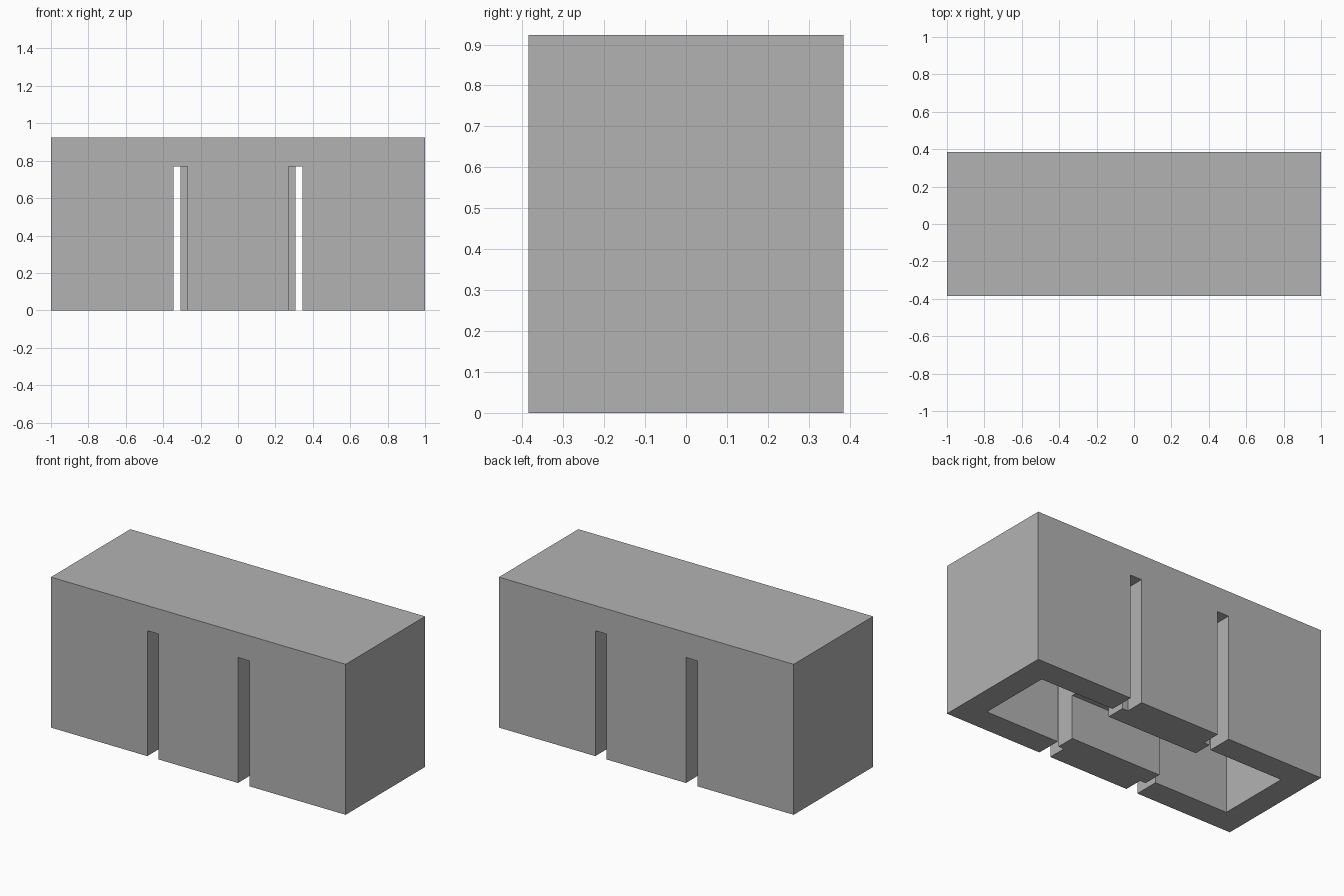
import bpy
import bmesh

if "Cube" in bpy.data.objects:
    bpy.data.objects.remove(bpy.data.objects["Cube"], do_unlink=True)

U = 1 / 13                      # layout unit
LENGTH, DEPTH, HEIGHT, WALL = 26, 10, 12, 2
CEILING = HEIGHT - WALL

grey = bpy.data.materials.new("plain grey")
grey.use_nodes = True
grey.diffuse_color = (0.45, 0.45, 0.45, 1)
grey.node_tree.nodes["Principled BSDF"].inputs["Base Color"].default_value = grey.diffuse_color


def box(name, x, y, z):
    """Box from (min, max) pairs in layout units."""
    mesh = bpy.data.meshes.new(name)
    bm = bmesh.new()
    bmesh.ops.create_cube(bm, size=1)
    for v in bm.verts:
        v.co = [U * (r[0] if c < 0 else r[1]) for c, r in zip(v.co, (x, y, z))]
    bm.to_mesh(mesh)
    bm.free()
    mesh.materials.append(grey)
    obj = bpy.data.objects.new(name, mesh)
    bpy.context.collection.objects.link(obj)
    return obj


def combine(target, tool, operation):
    """Apply a boolean and discard the tool."""
    mod = target.modifiers.new(tool.name, 'BOOLEAN')
    mod.operation, mod.object, mod.solver = operation, tool, 'EXACT'
    bpy.context.view_layer.objects.active = target
    bpy.ops.object.modifier_apply(modifier=mod.name)
    bpy.data.objects.remove(tool, do_unlink=True)


def span(size):
    return -size / 2, size / 2


# Outer shell, open underneath
shell = box("hollow_block", span(LENGTH), span(DEPTH), (0, HEIGHT))
cavity = box("cavity", span(LENGTH - 2 * WALL), span(DEPTH - 2 * WALL), (-1, CEILING))
combine(shell, cavity, 'DIFFERENCE')

# Two vertical slots through front and back walls
for side in (-1, 1):
    slot = box("slot", (side * 4 - 0.5, side * 4 + 0.5), span(DEPTH + 2), (-1, CEILING))
    combine(shell, slot, 'DIFFERENCE')

# Central core with a channel along its underside
core = box("core", span(8), span(7), (0, CEILING + 1))
channel = box("channel", span(10), span(4), (-1, 3.5))
combine(core, channel, 'DIFFERENCE')
combine(shell, core, 'UNION')
